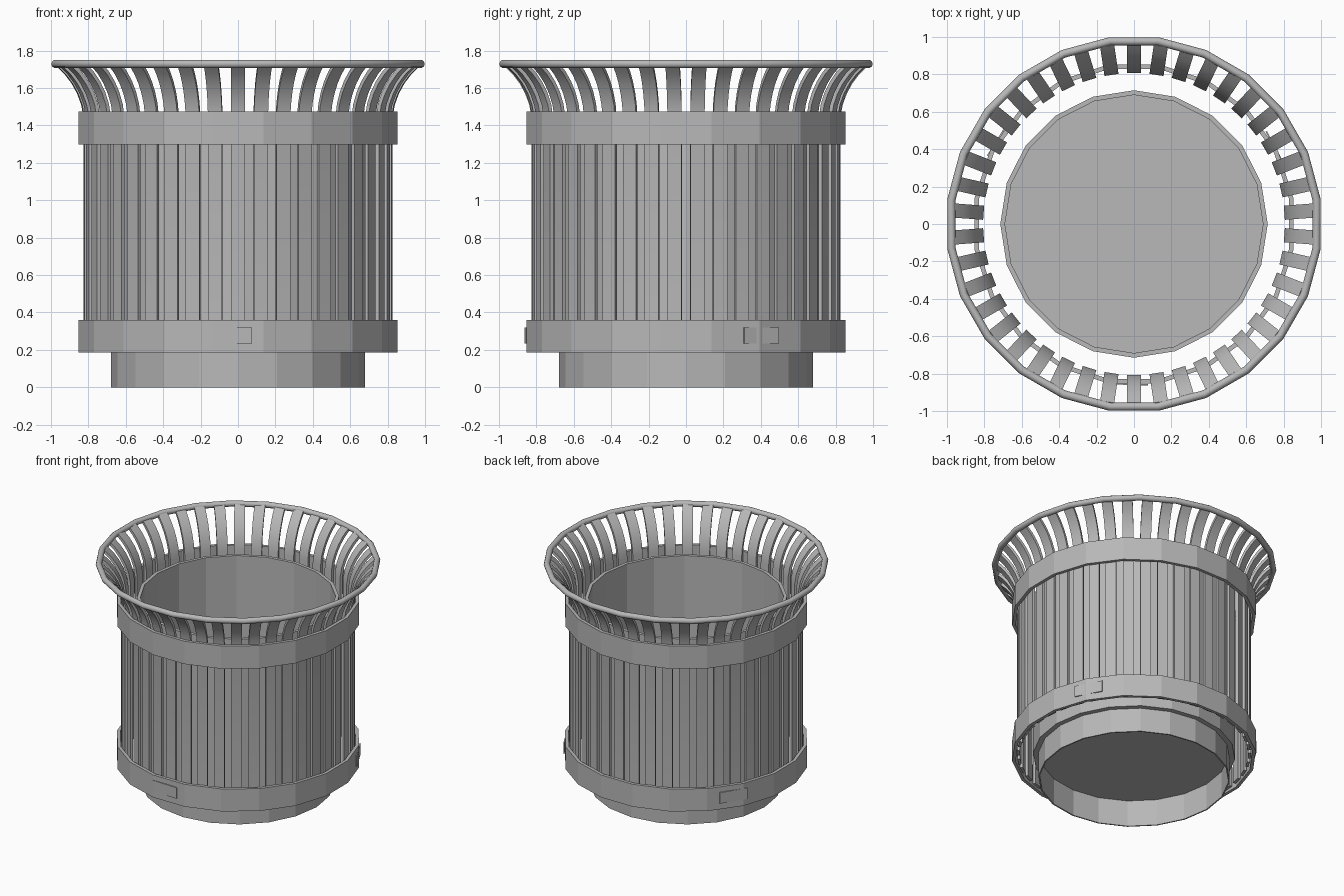
import bpy
import bmesh
import math
from mathutils import Vector, Matrix

if "Cube" in bpy.data.objects:
    bpy.data.objects.remove(bpy.data.objects["Cube"], do_unlink=True)

grey = bpy.data.materials.new("plain grey metal")
grey.use_nodes = True
COLOUR = (0.48, 0.48, 0.48, 1)
grey.diffuse_color = COLOUR
grey.node_tree.nodes["Principled BSDF"].inputs["Base Color"].default_value = COLOUR


def finish(name, bm, smooth=False):
    bmesh.ops.recalc_face_normals(bm, faces=bm.faces)
    mesh = bpy.data.meshes.new(name)
    bm.to_mesh(mesh)
    bm.free()
    mesh.materials.append(grey)
    obj = bpy.data.objects.new(name, mesh)
    bpy.context.collection.objects.link(obj)
    if smooth:
        bpy.ops.object.select_all(action='DESELECT')
        obj.select_set(True)
        bpy.context.view_layer.objects.active = obj
        bpy.ops.object.shade_smooth_by_angle(angle=math.radians(40))
    return obj


def lathe(name, profile, sides, phase=0.0, smooth=False):
    """Spin a closed (radius, height) outline around z; radius 0 closes on the axis."""
    bm = bmesh.new()
    rings = []
    for i in range(sides):
        a = math.radians(phase) + i * math.tau / sides
        rings.append([bm.verts.new((r * math.cos(a), r * math.sin(a), z))
                      for r, z in profile])
    n = len(profile)
    for i in range(sides):
        here, there = rings[i], rings[(i + 1) % sides]
        for j in range(n):
            k = (j + 1) % n
            if profile[j][0] or profile[k][0]:
                bm.faces.new((here[j], there[j], there[k], here[k]))
    bmesh.ops.remove_doubles(bm, verts=bm.verts, dist=1e-5)
    return finish(name, bm, smooth)


def tube(name, inner, outer, bottom, top, sides, phase):
    lathe(name, [(inner, bottom), (outer, bottom), (outer, top), (inner, top)],
          sides, phase)


# Open foot ring and the inner container standing on it
tube("foot_ring", 0.668, 0.678, 0, 0.19, 20, 0)
lathe("inner_container",
      [(0, 0.205), (0.668, 0.205), (0.668, 0.187), (0.715, 0.187),
       (0.715, 1.46), (0.69, 1.46), (0.69, 0.23), (0, 0.23)], 20, 0)

# Two hoops holding the slats
tube("lower_band", 0.84, 0.864, 0.185, 0.36, 20, 9)
tube("upper_band", 0.84, 0.864, 1.297, 1.475, 20, 9)

# Slats: straight below, flaring outward at the top
SLATS, HALF_WIDTH, THICKNESS = 42, 0.038, 0.02
path = [Vector(p) for p in ((0.826, 0.2), (0.826, 1.44), (0.838, 1.51),
                            (0.86, 1.57), (0.89, 1.625), (0.928, 1.675),
                            (0.975, 1.72))]
bm = bmesh.new()
for i in range(SLATS):
    turn = Matrix.Rotation(math.pi / 2 + i * math.tau / SLATS, 3, 'Z')
    sections = []
    for j, p in enumerate(path):
        d = (path[min(j + 1, len(path) - 1)] - path[max(j - 1, 0)]).normalized()
        q = p + Vector((-d.y, d.x)) * THICKNESS
        sections.append([bm.verts.new(turn @ Vector((c.x, w, c.y)))
                         for c, w in ((p, -HALF_WIDTH), (p, HALF_WIDTH),
                                      (q, HALF_WIDTH), (q, -HALF_WIDTH))])
    for a, b in zip(sections, sections[1:]):
        for k in range(4):
            m = (k + 1) % 4
            bm.faces.new((a[k], a[m], b[m], b[k]))
    bm.faces.new(sections[0])
    bm.faces.new(sections[-1])
finish("slats", bm, smooth=True)

# Round top rim
rim = [(0.985 + 0.022 * math.cos(t * math.tau / 10),
        1.729 + 0.022 * math.sin(t * math.tau / 10)) for t in range(10)]
lathe("top_rim", rim, 24, 7.5, smooth=True)

# Small blank plates on the lower band
bm = bmesh.new()
for angle in (-92, 28, 148):
    place = (Matrix.Rotation(math.radians(angle), 4, 'Z')
             @ Matrix.Translation((0.857, 0, 0.277))
             @ Matrix.Diagonal((0.008, 0.21, 0.085, 1)))
    bmesh.ops.create_cube(bm, size=1, matrix=place)
finish("band_plates", bm)
